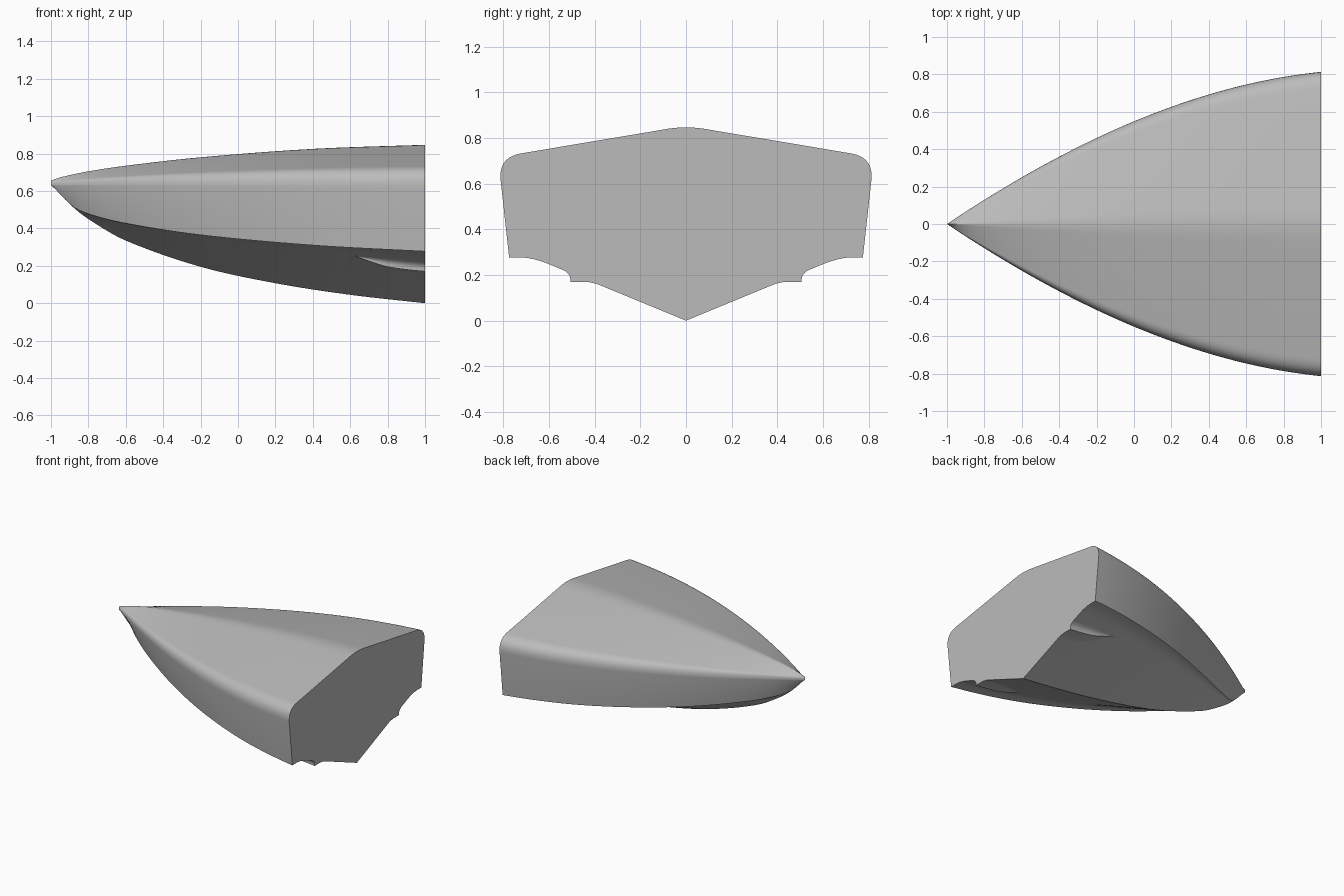
import bpy, bmesh, math

cube = bpy.data.objects.get("Cube")
if cube:
    bpy.data.objects.remove(cube)

grey = bpy.data.materials.new("hull grey")
grey.use_nodes = True
colour = (0.5, 0.5, 0.5, 1)
grey.diffuse_color = colour
grey.node_tree.nodes["Principled BSDF"].inputs["Base Color"].default_value = colour

# Lengthwise lines: x stations with heights
CROWN = [(-1, .655), (-.95, .673), (-.8, .705), (-.6, .735), (-.2, .78), (.4, .825), (1, .847)]
KEEL = [(-1, .635), (-.9, .53), (-.8, .45), (-.6, .335), (-.2, .195), (.2, .107), (.6, .045), (1, 0)]
CHINE = [(-1, .635), (-.9, .53), (-.8, .478), (-.6, .427), (-.2, .365), (.4, .31), (1, .277)]
STRAKE = [(.6, .262), (.7, .225), (.8, .195), (.9, .18), (1, .17)]


def smooth(table, x):
    """Smooth cubic curve through a table of points."""
    n = len(table)

    def slope(i):
        a, b = table[max(i - 1, 0)], table[min(i + 1, n - 1)]
        return (b[1] - a[1]) / (b[0] - a[0])
    i = next((k for k in range(n - 1) if x <= table[k + 1][0]), n - 2)
    (x0, z0), (x1, z1) = table[i], table[i + 1]
    h = x1 - x0
    t = (x - x0) / h
    return ((2*t**3 - 3*t*t + 1) * z0 + (t**3 - 2*t*t + t) * h * slope(i)
            + (3*t*t - 2*t**3) * z1 + (t**3 - t*t) * h * slope(i + 1))


def bezier(a, b, c, steps):
    return [tuple((1-t)**2 * p + 2*t*(1-t) * q + t*t * r for p, q, r in zip(a, b, c))
            for t in [k / steps for k in range(steps + 1)]]


def beam(x):
    s = (x + 1) / 2
    return 1.341 * s - .439 * s**2 - .087 * s**3


def chine_y(x):
    return max(0, beam(x) - .0674 + .0137 * (x + 1)) if x > -.899 else 0


def hull_half(x):
    """Half section from the keel up to the deck crown."""
    w, top, keel, cz, cy = beam(x), smooth(CROWN, x), smooth(KEEL, x), smooth(CHINE, x), chine_y(x)
    if x < -.899:
        cz = keel
    rise = top - .63
    bottom = [(0, keel)] + [(cy * u, keel + (cz - keel) * v)
                            for u, v in bezier((.78, .9), (.87, 1), (.94, 1), 5)]
    gunwale = bezier((w * .997, .63 - .015 * min(1, w)), (w * 1.008, .63 + rise * .4),
                     (w * .885, .63 + rise * .475), 9)
    crown = bezier((w * .13, top - rise * .05), (w * .06, top), (0, top), 4)
    return bottom + [(cy, cz)] + gunwale + crown


def loft(name, stations, section):
    bm = bmesh.new()
    rings = [[bm.verts.new((x, y, z)) for y, z in section(x)] for x in stations]
    n = len(rings[0])
    for a, b in zip(rings, rings[1:]):
        for i in range(n):
            j = (i + 1) % n
            bm.faces.new((a[i], a[j], b[j], b[i]))
    bm.faces.new(rings[-1])
    bmesh.ops.remove_doubles(bm, verts=bm.verts, dist=.0002)
    bmesh.ops.dissolve_degenerate(bm, edges=bm.edges, dist=.0002)
    bmesh.ops.recalc_face_normals(bm, faces=bm.faces)
    mesh = bpy.data.meshes.new(name)
    bm.to_mesh(mesh)
    bm.free()
    mesh.materials.append(grey)
    obj = bpy.data.objects.new(name, mesh)
    bpy.context.collection.objects.link(obj)
    bpy.ops.object.select_all(action='DESELECT')
    obj.select_set(True)
    bpy.context.view_layer.objects.active = obj
    bpy.ops.object.shade_smooth_by_angle(angle=math.radians(30))
    return obj


def hull_section(x):
    half = hull_half(x)
    return half + [(-y, z) for y, z in half[-2:0:-1]]


# Hull with deck, topsides, bottom and transom
loft("hull", [-1 + .025 * i for i in range(81)], hull_section)


def strake_section(x, side):
    """Flat-bottomed spray rail lying on the hull bottom."""
    keel = smooth(KEEL, x)
    slope = .9 * (smooth(CHINE, x) - keel) / (.78 * chine_y(x))
    outer = .507
    flat = min(smooth(STRAKE, x), keel + slope * outer - .0005)
    inner = (flat - keel) / slope
    drop = keel + slope * outer - flat
    reach = outer + drop * .8
    fillet = bezier((outer, flat + drop * .35), (outer + drop * .05, flat + drop * .95),
                    (reach, keel + slope * reach), 5)
    pts = [(inner - drop * .5, keel + slope * (inner - drop * .5)),
           (inner + drop * .5, flat), (outer, flat)] + fillet
    return [(y * side, z) for y, z in pts]


# Spray rails near the stern
for label, side in (("left", 1), ("right", -1)):
    loft("spray_rail_" + label, [.6 + .02 * i for i in range(21)],
         lambda x, s=side: strake_section(x, s))
